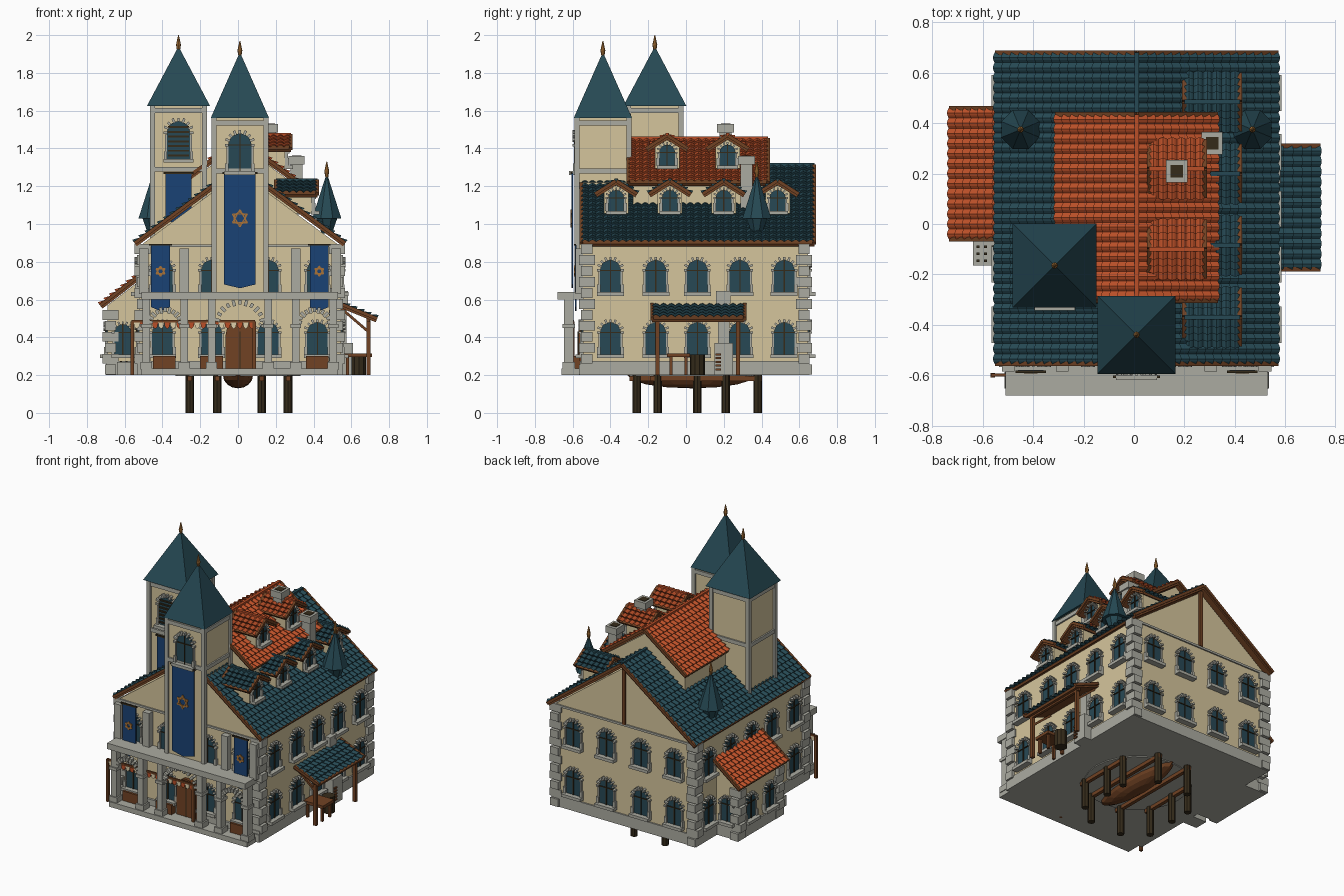
import bpy, bmesh
from math import pi, sin, cos, sqrt
from mathutils import Vector, Matrix

cube = bpy.data.objects.get("Cube")
if cube:
    bpy.data.objects.remove(cube, do_unlink=True)

COLOURS = {"plaster": (212, 196, 155), "stone": (170, 170, 160), "blue_slate": (42, 74, 84),
           "orange_tile": (184, 80, 44), "wood": (112, 68, 40), "dark_wood": (56, 47, 32),
           "glass": (44, 74, 86), "blue_cloth": (32, 68, 116), "gold": (168, 114, 58),
           "cream_cloth": (222, 205, 168)}
mats, parts = {}, {}
for key, rgb in COLOURS.items():
    m = mats[key] = bpy.data.materials.new(key)
    m.use_nodes = True
    m.diffuse_color = [(c / 255) ** 2.2 for c in rgb] + [1]
    bsdf = m.node_tree.nodes["Principled BSDF"]
    bsdf.inputs["Base Color"].default_value = m.diffuse_color
    bsdf.inputs["Roughness"].default_value = 0.8

I = Matrix.Identity(4)
T = Matrix.Translation


def part(name, mat):
    return parts.setdefault(name, (bmesh.new(), mat))[0]


def box(bm, c, s, M=I):
    bmesh.ops.create_cube(bm, size=1, matrix=M @ T(c) @ Matrix.Diagonal((*s, 1)))


def span(bm, x0, x1, y0, y1, z0, z1):
    box(bm, ((x0 + x1) / 2, (y0 + y1) / 2, (z0 + z1) / 2), (x1 - x0, y1 - y0, z1 - z0))


def cone(bm, c, r1, r2, z0, z1, n=8, turn=0):
    M = T((c[0], c[1], (z0 + z1) / 2)) @ Matrix.Rotation(turn, 4, 'Z')
    bmesh.ops.create_cone(bm, cap_ends=True, segments=n, radius1=r1, radius2=r2, depth=z1 - z0, matrix=M)


def beam(bm, a, b, w):
    a, b = Vector(a), Vector(b)
    q = (b - a).to_track_quat('Z', 'Y').to_matrix().to_4x4()
    box(bm, (0, 0, 0), (w, w, (b - a).length), T((a + b) / 2) @ q)


def prism(bm, pts, y0, y1, M=I):
    """Extrude an x/z outline from y0 to y1."""
    a = [bm.verts.new(M @ Vector((x, y0, z))) for x, z in pts]
    b = [bm.verts.new(M @ Vector((x, y1, z))) for x, z in pts]
    faces = [bm.faces.new(a), bm.faces.new(b[::-1])]
    faces += [bm.faces.new((a[i - 1], b[i - 1], b[i], a[i])) for i in range(len(a))]
    bmesh.ops.recalc_face_normals(bm, faces=faces)


def facing(x, y, z, yaw=0):
    """Frame whose local -y looks out of a wall."""
    return T((x, y, z)) @ Matrix.Rotation(yaw, 4, 'Z')


FRONT, LEFT, BACK, RIGHT = 0, pi / 2, pi, -pi / 2


def tiles(name, mat, top, along, down, size=0.04):
    """One slope of curved tiles in stepped rows, with a board below."""
    bm, top, along, down = part(name, mat), Vector(top), Vector(along), Vector(down)
    n = along.cross(down).normalized()
    flip = n.z < 0
    n = -n if flip else n
    cols, rows = round(along.length / size), round(down.length / size)
    bumps, lines = (0, 0.008, 0.012, 0.008), []
    for r in range(rows):
        for edge, lift in ((0, 0), (1, 0.014)):
            lines.append([bm.verts.new(top + along * (j / (cols * 4)) + down * ((r + edge) / rows)
                          + n * (bumps[j % 4] + lift)) for j in range(cols * 4 + 1)])
    for p, q in zip(lines, lines[1:]):
        for j in range(cols * 4):
            f = (p[j], p[j + 1], q[j + 1], q[j])
            bm.faces.new(f[::-1] if flip else f)
    axes = Matrix((along.normalized(), down.normalized(), n)).transposed().to_4x4()
    box(part("roof_boards", "wood"), (0, 0, 0), (along.length, down.length, 0.016),
        T(top + (along + down) / 2 - n * 0.008) @ axes)
    for e in (top, top + along):
        beam(part("roof_trim", "wood"), e + n * .004, e + down + n * .004, 0.018)


def gable(name, mat, a, b, side, size=0.04):
    """Two slopes meeting on the ridge a-b; side is the half width and drop."""
    a, b, s = Vector(a), Vector(b), Vector(side)
    for k in (1, -1):
        tiles(name, mat, a, b - a, (s.x * k, s.y * k, s.z), size)
    beam(part(name, mat), a + Vector((0, 0, .008)), b + Vector((0, 0, .008)), 0.018)


def arch(w, h, z=0):
    ring = [(w * cos(pi * i / 8), z + h - w + w * sin(pi * i / 8)) for i in range(9)]
    return [(-w, z), (w, z)] + ring


def arch_stones(M, r, z, s, n=9):
    for i in range(n):
        t = pi * i / (n - 1)
        R = T((r * cos(t), -0.008, z + r * sin(t))) @ Matrix.Rotation(pi / 2 - t, 4, 'Y')
        box(part("arch_stones", "stone"), (0, 0, 0), (s * .75, .03, s * (1.5 if i % 2 else 1.1)), M @ R)


def window(M, w=0.055, h=0.17, slats=0):
    prism(part("window_panes", "glass"), arch(w, h), -0.008, 0.01, M)
    bars, frame = part("window_bars", "dark_wood"), part("window_frames", "stone")
    for i in range(slats):
        box(bars, (0, -.009, (i + .7) * h / (slats + 1)), (w * 1.8, .012, .01), M)
    if not slats:
        box(bars, (0, -.009, h / 2), (.006, .01, h), M)
        box(bars, (0, -.009, h - w), (w * 2, .01, .005), M)
    arch_stones(M, w + .007, h - w, w * .28)
    box(frame, (0, -.018, -.01), (w * 2.6, .045, .02), M)
    for s in (-1, 1):
        box(frame, (s * (w + .007), -.005, .02), (.018, .03, .04), M)
        box(frame, (s * (w + .004), -.005, h * .35), (.01, .02, h * .6), M)


def banner(M, w, h):
    prism(part("banners", "blue_cloth"), [(-w, .02), (0, 0), (w, .02), (w, h), (-w, h)], -.012, -.004, M)
    beam(part("banner_rods", "dark_wood"), M @ Vector((-w - .01, -.012, h)), M @ Vector((w + .01, -.012, h)), .01)


def star(M, r):
    """Gold ring laced with two triangles."""
    def at(k, size):
        return M @ Vector((size * sin(k * pi / 6), -.014, size * cos(k * pi / 6)))
    gold = part("banner_stars", "gold")
    for k in range(0, 12, 2):
        beam(gold, at(k, r), at(k + 4, r), .007)
        beam(gold, at(k, r * .75), at(k + 2, r * .75), .007)


def quoins(x, y, z0, z1):
    for i in range(round((z1 - z0) / .058)):
        a, b = (.085, .06) if i % 2 else (.06, .085)
        box(part("corner_stones", "stone"), (x, y, z0 + .029 + i * .058), (a, b, .052))


def finial(x, y, z):
    bm = part("finials", "gold")
    cone(bm, (x, y), .006, .013, z - .03, z + .008)
    cone(bm, (x, y), .013, .002, z + .008, z + .06)


CX = 0.01
# Main house, plinth and gable roof
house, stone, wood = part("house_walls", "plaster"), part("plinth", "stone"), part("timber", "wood")
prism(house, [(-.525, .22), (.545, .22), (.545, .88), (CX, 1.275), (-.525, .88)], -.545, .645)
span(stone, -.535, .555, -.56, .655, .2, .275)
span(stone, -.51, .53, -.66, -.55, .2, .235)
gable("main_roof", "blue_slate", (CX, -.555, 1.305), (CX, .68, 1.305), (.555, 0, -.41))
for x in (-.505, .525):
    for y in (-.525, .625):
        quoins(x, y, .2, .87)
for y in (-.548, .648):
    box(part("wall_bands", "stone"), (CX, y, .885), (1.05, .012, .014))
beam(wood, (CX, .648, .89), (CX, .648, 1.28), .022)

# Upper roof block
prism(house, [(-.28, .95), (.30, .95), (.30, 1.21), (CX, 1.42), (-.28, 1.21)], -.28, .41)
gable("upper_roof", "orange_tile", (CX, -.305, 1.445), (CX, .435, 1.445), (.315, 0, -.23))


def dormer(name, mat, x0, x1, y, z):
    gable(name, mat, (x0, y, z), (x1, y, z), (0, .11, -.07), .036)
    M = facing(x1 - .03, y, z - .17, LEFT)
    prism(part("dormer_walls", "plaster"), [(-.065, 0), (.065, 0), (.065, .11), (0, .15), (-.065, .11)], 0, x1 - x0 - .03, M)
    window(M @ T((0, 0, .015)), .042, .11)


for i in range(4):
    dormer("lower_dormer_roof", "blue_slate", .2, .42, -.37 + .285 * i, 1.225)
for y in (-.1, .22):
    dormer("upper_dormer_roof", "orange_tile", .06, .28, y, 1.465)

# Wall windows
SIDE_Y = (-.4, -.16, .06, .285, .52)
for z in (.31, .64):
    for y in SIDE_Y:
        window(facing(.545, y, z, LEFT))
        if z > .5 or y < -.1 or y > .5:
            window(facing(-.525, y, z, RIGHT))
    for x in (-.37, -.12, .14, .39):
        window(facing(x, .645, z, BACK))
    for x in (-.40, -.14, .16, .42):
        window(facing(x, -.545, z, FRONT))


def tower(x, y, z0, z1, apex, half, cap, bands, slats):
    """Square tower with stone edges, bands, belfry window and spire."""
    trim = part("tower_trim", "stone")
    span(part("tower_walls", "plaster"), x - half, x + half, y - half, y + half, z0, z1)
    for sx in (-1, 1):
        for sy in (-1, 1):
            box(trim, (x + sx * half, y + sy * half, (z0 + z1) / 2), (.026, .026, z1 - z0))
    for z in bands:
        box(trim, (x, y, z), (half * 2 + .02, half * 2 + .02, .026))
    cone(part("tower_spires", "blue_slate"), (x, y), cap * sqrt(2), 0, z1, apex, 4, pi / 4)
    finial(x, y, apex)
    window(facing(x, y - half, z1 - .28), .062, .2, slats)


tower(CX, -.44, .62, 1.56, 1.91, .138, .155, (1.28, 1.535), 0)
tower(-.315, -.165, .85, 1.625, 1.94, .138, .167, (1.29, 1.6), 7)

# Small corner spires
for x in (-.45, .47):
    cone(part("small_spires", "blue_slate"), (x, .375), .083, 0, 1.03, 1.27, 8, pi / 8)
    cone(part("small_spires", "blue_slate"), (x, .375), .03, .06, .95, 1.03, 8, pi / 8)
    finial(x, .375, 1.27)

# Banners
for x, y, z, w, h, ring in ((CX, -.58, .66, .083, .61, .37), (-.41, -.56, .54, .05, .35, .21),
                            (.43, -.56, .54, .05, .35, .21), (-.315, -.305, 1.0, .07, .27, 0)):
    M = facing(x, y - (.015 if ring else .003), z)
    banner(M, w, h)
    if ring:
        star(M @ T((0, 0, ring)), w * .55)

# Front balcony with arcade and pilasters
span(part("balcony", "stone"), -.51, .53, -.68, -.54, .6, .64)
columns = part("arcade_columns", "stone")
for x in (-.485, -.285, -.14, .16, .305, .505):
    box(columns, (x, -.62, .4), (.04, .05, .4))
    for z, s in ((.25, .06), (.46, .056)):
        box(columns, (x, -.62, z), (s, .066, .04 if z < .3 else .02))
for x in (-.5, -.285, .305, .52):
    box(columns, (x, -.56, .75), (.05, .05, .24))
for x, r in ((-.385, .085), (CX, .125), (.405, .085)):
    arch_stones(facing(x, -.62, 0), r, .46, .022, 13)

# Front door
prism(part("front_door", "wood"), arch(.075, .27), -.02, .01, facing(CX, -.55, .22))
box(part("door_gap", "dark_wood"), (CX, -.571, .33), (.006, .006, .2))

# Bunting of hanging pennants on a rail
for i in range(20):
    cloth = part("orange_pennants", "orange_tile") if i % 2 else part("cream_pennants", "cream_cloth")
    prism(cloth, [(-.016, .478), (.016, .478), (.012, .455), (0, .445), (-.012, .455)],
          -.606, -.598, T((-.535 + i * .032, 0, 0)))
beam(wood, (-.565, -.6, .485), (.09, -.6, .485), .012)
for x in (-.56, .085):
    beam(wood, (x, -.6, .2), (x, -.6, .485), .018)
for x in (-.39, -.14, .42):
    span(part("market_counters", "wood"), x - .06, x + .06, -.6, -.56, .235, .3)

# Tiled wing on the right flank
prism(part("wing_walls", "plaster"), [(-.5, .22), (-.69, .22), (-.69, .57), (-.5, .715)], -.02, .42)
span(stone, -.7, -.53, -.03, .43, .2, .275)
tiles("wing_roof", "orange_tile", (-.52, -.06, .725), (0, .52, 0), (-.207, 0, -.16))
for y in (-.005, .405):
    quoins(-.675, y, .2, .55)
for y in (.1, .3):
    window(facing(-.69, y, .31, RIGHT), .05, .16)
window(facing(-.61, .42, .31, BACK), .045, .16)
window(facing(-.61, -.02, .31, FRONT), .045, .16)
span(part("planter", "stone"), -.64, -.53, -.165, -.07, .2, .27)
for i in range(9):
    box(part("planter_soil", "dark_wood"), (-.62 + i % 3 * .03, -.145 + i // 3 * .027, .27), (.012, .01, .012))

# Porch on the left flank with bench and forge
tiles("porch_roof", "blue_slate", (.55, -.18, .57), (0, .49, 0), (.185, 0, -.075))
for y in (-.15, .275):
    beam(wood, (.69, y, .2), (.69, y, .5), .022)
    beam(wood, (.69, y, .43), (.55, y, .55), .014)
beam(wood, (.69, -.17, .49), (.69, .3, .49), .018)
span(wood, .56, .71, -.1, .02, .295, .315)
for x in (.58, .69):
    for y in (-.08, 0):
        beam(wood, (x, y, .2), (x, y, .3), .016)
cone(part("barrel", "dark_wood"), (.64, .06), .04, .04, .2, .31, 10)
span(part("forge", "stone"), .55, .61, .15, .25, .2, .37)
span(part("forge", "stone"), .545, .575, .17, .23, .37, .6)
span(part("forge", "stone"), .54, .582, .16, .235, .58, .645)
for i in range(5):
    box(wood, (.613, .17, .23 + i * .02), (.012, .03, .01))

# Chimneys
for x, y, z0, z1 in ((.17, .21, 1.3, 1.53), (.31, .32, 1.05, 1.36)):
    span(part("chimneys", "stone"), x - .032, x + .032, y - .032, y + .032, z0, z1)
    span(part("chimneys", "stone"), x - .042, x + .042, y - .045, y + .045, z1 - .045, z1)
    span(part("chimney_flues", "dark_wood"), x - .025, x + .025, y - .025, y + .025, z1 - .02, z1 + .003)

# Underside dock with boat, pilings and cross beams
cone(part("dock_floor", "stone"), (0, .03), .33, .33, .194, .21, 24)
hull = T((0, .03, .2)) @ Matrix.Diagonal((.08, .34, .07, 1))
bmesh.ops.create_uvsphere(part("boat_hull", "wood"), u_segments=16, v_segments=8, radius=1, matrix=hull)
for x, ys in ((-.255, (-.15, .06, .21)), (-.11, (-.26, .38)), (.125, (-.26, .38)), (.265, (-.15, .06, .21))):
    for y in ys:
        cone(part("pilings", "dark_wood"), (x, y), .023, .023, 0, .21)
    beam(part("dock_beams", "wood"), (x, ys[0] - .04, .182), (x, ys[-1] + .02, .182), .024)

# Turn every part into an object
for name, (bm, mat) in parts.items():
    mesh = bpy.data.meshes.new(name)
    bm.to_mesh(mesh)
    bm.free()
    mesh.materials.append(mats[mat])
    bpy.context.scene.collection.objects.link(bpy.data.objects.new(name, mesh))
